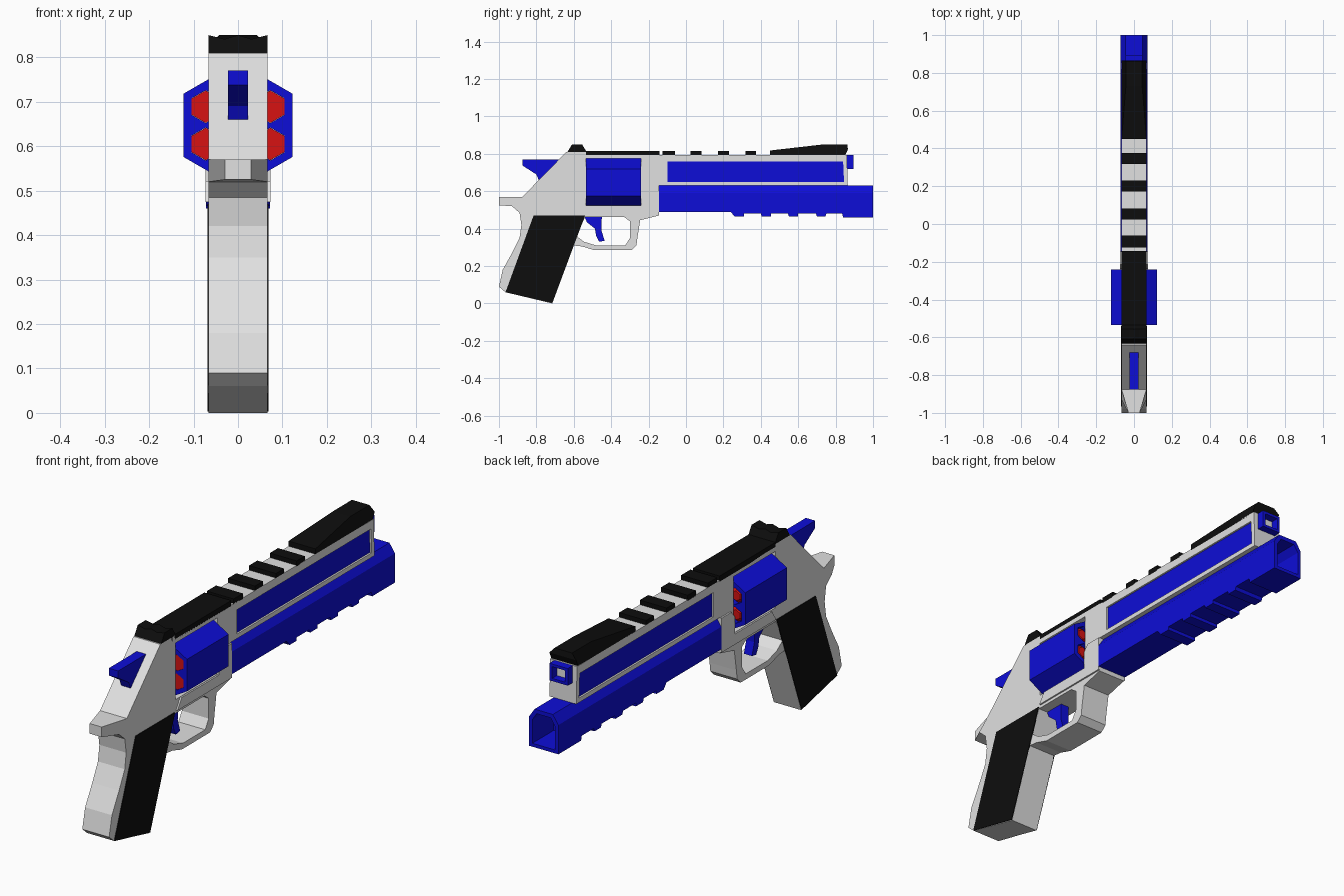
import bpy, bmesh, math
from mathutils import Vector

cube = bpy.data.objects.get("Cube")
if cube:
    bpy.data.objects.remove(cube, do_unlink=True)


def material(name, rgb):
    m = bpy.data.materials.new(name)
    m.use_nodes = True
    m.diffuse_color = (*rgb, 1)
    m.node_tree.nodes["Principled BSDF"].inputs["Base Color"].default_value = (*rgb, 1)
    return m


GREY = material("light grey", (0.75, 0.75, 0.75))
BLUE = material("blue", (0.004, 0.004, 0.68))
BLACK = material("black", (0.004, 0.004, 0.004))
RED = material("red", (0.68, 0.006, 0.006))


def extrude(name, pts, a, b, mat, axis="x"):
    """Prism: pts are (y, z) along x, or (x, z) along y."""
    place = (lambda p, t: (t, p[0], p[1])) if axis == "x" else (lambda p, t: (p[0], t, p[1]))
    bm = bmesh.new()
    face = bm.faces.new([bm.verts.new(place(p, a)) for p in pts])
    new = bmesh.ops.extrude_face_region(bm, geom=[face])["geom"]
    shift = Vector(place((0, 0), b - a))
    bmesh.ops.translate(bm, vec=shift, verts=[g for g in new if isinstance(g, bmesh.types.BMVert)])
    bmesh.ops.recalc_face_normals(bm, faces=bm.faces)
    me = bpy.data.meshes.new(name)
    bm.to_mesh(me)
    bm.free()
    me.materials.append(mat)
    ob = bpy.data.objects.new(name, me)
    bpy.context.collection.objects.link(ob)
    return ob


def box(name, half, y0, y1, z0, z1, mat):
    return extrude(name, [(y0, z0), (y1, z0), (y1, z1), (y0, z1)], -half, half, mat)


def cut(ob, cutter):
    """Subtract the cutter, then discard it."""
    mod = ob.modifiers.new("cut", 'BOOLEAN')
    mod.operation, mod.solver, mod.object = 'DIFFERENCE', 'EXACT', cutter
    bpy.context.view_layer.objects.active = ob
    bpy.ops.object.modifier_apply(modifier=mod.name)
    bpy.data.objects.remove(cutter, do_unlink=True)


def hexagon(cx, cz, r):
    return [(cx + r * math.sin(i * math.pi / 3), cz + r * math.cos(i * math.pi / 3))
            for i in range(6)]


W = 0.066

# Frame, grip, trigger guard and barrel shroud as one side profile
frame = extrude("frame", [
    (-.64, .81), (-.535, .81), (-.535, .795), (.86, .795), (.865, .63), (-.145, .63),
    (-.145, .47), (-.245, .445), (-.26, .35), (-.265, .31), (-.29, .285), (-.49, .285),
    (-.555, .305), (-.60, .31), (-.715, 0), (-.965, .06), (-1, .09), (-.98, .18),
    (-.93, .27), (-.89, .35), (-.88, .42), (-.89, .485), (-.93, .52), (-1, .525),
    (-1, .57), (-.875, .57)], -W, W, GREY)

# Narrow the end of the rear tang
for v in frame.data.vertices:
    if v.co.y < -.99 and v.co.z > .5:
        v.co.x *= .45

# Openings for the trigger, the drum and the shroud panels
cut(frame, extrude("guard_cutter", [
    (-.54, .462), (-.585, .36), (-.545, .33), (-.48, .31), (-.325, .31), (-.30, .35),
    (-.30, .44), (-.33, .462)], -.2, .2, GREY))
cut(frame, box("drum_cutter", .2, -.535, -.24, .524, .775, GREY))
cut(frame, extrude("panel_cutter", [(-.1, .65), (.845, .65), (.84, .758), (-.1, .758)],
                   -.2, .2, GREY))
box("shroud_panels", .058, -.11, .85, .645, .765, BLUE)

# Slightly wider lower frame and collar
extrude("lower_frame", [(-.53, .475), (-.145, .475), (-.145, .628), (-.215, .628),
                        (-.239, .60), (-.239, .522), (-.50, .522)], -.073, .073, GREY)

# Grip side plates
for side, name in ((1, "left_grip_panel"), (-1, "right_grip_panel")):
    extrude(name, [(-.815, .47), (-.54, .47), (-.715, .003), (-.965, .06)],
            side * (W - .002), side * (W + .003), BLACK)

# Hexagonal drum with six chambers, each holding a red dart
drum = extrude("drum", hexagon(0, .647, .142), -.534, -.241, BLUE, "y")
for i in range(6):
    a = math.radians(30 + 60 * i)
    cx, cz = .084 * math.cos(a), .647 + .084 * math.sin(a)
    cut(drum, extrude("chamber_cutter", hexagon(cx, cz, .037), -.6, -.2, BLUE, "y"))
    dart = extrude("dart_%d" % (i + 1), hexagon(cx, cz, .0365), -.532, -.265, RED, "y")
    # Raised tip at the front of the dart
    bm = bmesh.new()
    bm.from_mesh(dart.data)
    bm.faces.ensure_lookup_table()
    tip = max(bm.faces, key=lambda f: f.calc_center_median().y)
    bmesh.ops.inset_region(bm, faces=[tip], thickness=.014, depth=.018)
    bm.to_mesh(dart.data)
    bm.free()

# Under-barrel housing with chamfered top and a hollow front
housing = extrude("under_barrel", [(-.072, .49), (.072, .49), (.072, .59), (.045, .63),
                                   (-.045, .63), (-.072, .59)], -.145, 1, BLUE, "y")
rail = extrude("under_rail", [
    (.235, .495), (.26, .465), (.31, .465), (.31, .48), (.40, .48), (.405, .465),
    (.455, .465), (.455, .48), (.545, .48), (.55, .465), (.60, .465), (.60, .48),
    (.695, .48), (.70, .465), (.745, .465), (.75, .48), (.835, .48), (.84, .46),
    (1, .46), (1, .495)], -.072, .072, BLUE)
hollow = [(-.056, .475), (.056, .475), (.056, .58), (.035, .612), (-.035, .612), (-.056, .58)]
for part in (housing, rail):
    cut(part, extrude("bore_cutter", hollow, .85, 1.1, BLUE, "y"))
extrude("bore_back", [(-.04, .50), (.04, .50), (.04, .58), (-.04, .58)], .845, .853, BLACK, "y")

# Square muzzle tube
muzzle = box("muzzle", .045, .80, .895, .718, .794, BLUE)
cut(muzzle, box("muzzle_cutter", .032, .83, 1, .73, .782, BLUE))

# Top strip and rail teeth
box("top_strip", W, -.56, -.142, .79, .815, BLACK)
for i, (y0, y1) in enumerate([(-.125, -.06), (.025, .082), (.172, .23), (.318, .375)]):
    box("top_tooth_%d" % (i + 1), W, y0, y1, .79, .815, BLACK)

# Rear sight with two shallow notches and sloped ends
sight = extrude("rear_sight", [(-W, .808), (W, .808), (W, .85), (.03, .841), (0, .85),
                               (-.03, .841), (-W, .85)], -.635, -.53, BLACK, "y")
for v in sight.data.vertices:
    if v.co.z > .83:
        v.co.y += .025 if v.co.y < -.58 else -.025

# Front sight ramp, narrower along its top
ramp = extrude("front_sight", [(.45, .79), (.45, .818), (.73, .85), (.862, .85),
                               (.866, .825), (.85, .79)], -W, W, BLACK)
for v in ramp.data.vertices:
    if v.co.z > .84:
        v.co.x *= .65

# Hammer and trigger
extrude("hammer", [(-.875, .77), (-.66, .77), (-.70, .655), (-.785, .655), (-.80, .69),
                   (-.875, .738)], -.023, .023, BLUE)
extrude("trigger", [(-.545, .47), (-.45, .47), (-.452, .39), (-.435, .335), (-.465, .33),
                    (-.48, .36), (-.487, .40), (-.53, .435)], -.02, .02, BLUE)
